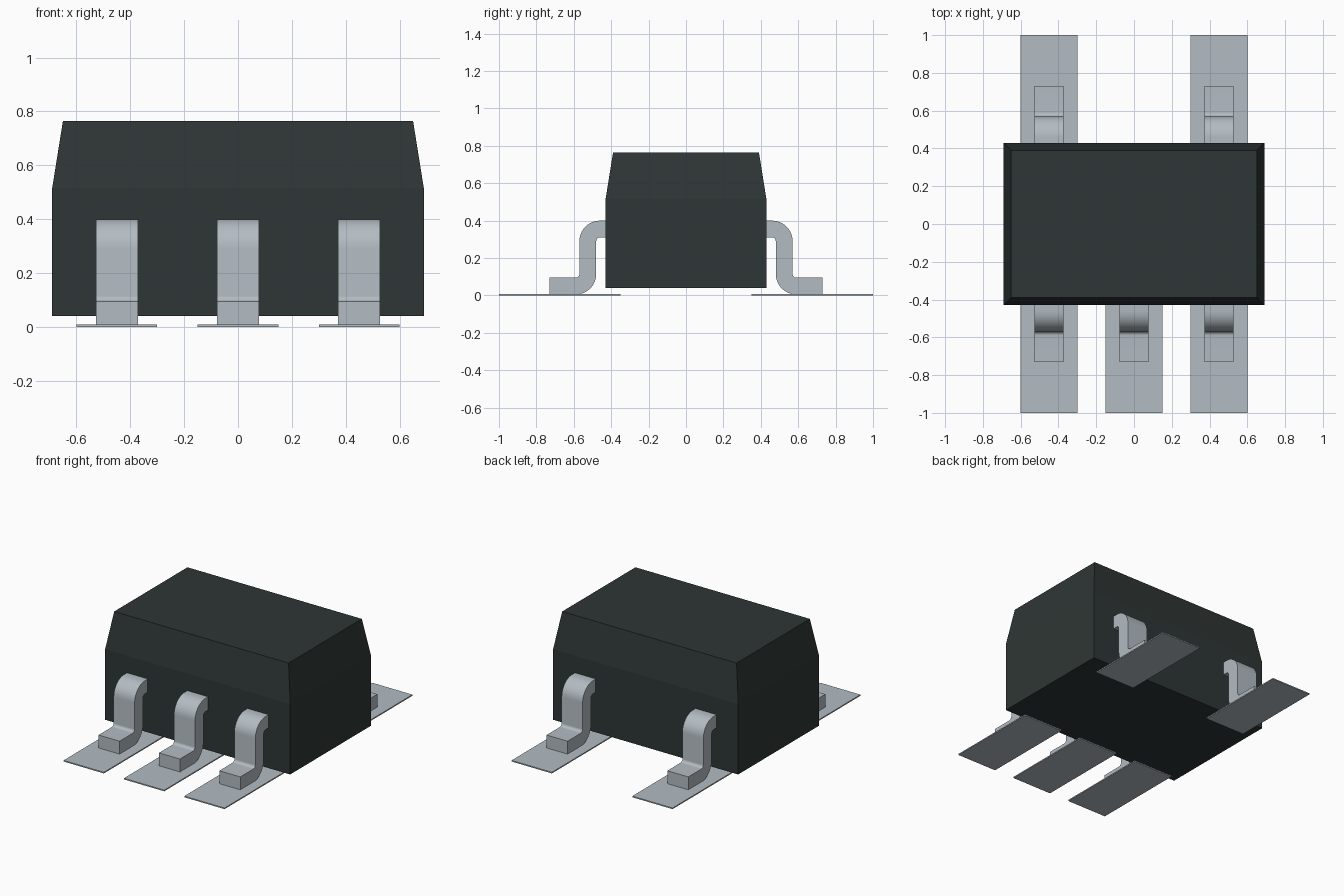
import bpy
import bmesh
from math import sin, cos, pi, radians

cube = bpy.data.objects.get("Cube")
if cube:
    bpy.data.objects.remove(cube, do_unlink=True)


def material(name, rgb):
    mat = bpy.data.materials.new(name)
    mat.use_nodes = True
    mat.diffuse_color = (*rgb, 1)
    mat.node_tree.nodes["Principled BSDF"].inputs["Base Color"].default_value = (*rgb, 1)
    return mat


BLACK = material("dark_plastic", (0.027, 0.037, 0.035))
METAL = material("tinned_metal", (0.45, 0.50, 0.54))


def finish(name, bm, mat):
    bmesh.ops.recalc_face_normals(bm, faces=bm.faces)
    mesh = bpy.data.meshes.new(name)
    bm.to_mesh(mesh)
    bm.free()
    mesh.materials.append(mat)
    obj = bpy.data.objects.new(name, mesh)
    bpy.context.collection.objects.link(obj)
    return obj


def smooth(obj):
    bpy.ops.object.select_all(action="DESELECT")
    obj.select_set(True)
    bpy.context.view_layer.objects.active = obj
    bpy.ops.object.shade_smooth_by_angle(angle=radians(30))


def arc(cy, cz, radius, start, end, steps=10):
    angles = [radians(start + (end - start) * i / steps) for i in range(steps + 1)]
    return [(cy + radius * cos(a), cz + radius * sin(a)) for a in angles]


# Package body: stacked rectangles, tapering above the shoulder
bm = bmesh.new()
rings = []
for hx, hy, z in [(0.69, 0.43, 0.04), (0.69, 0.43, 0.515), (0.65, 0.39, 0.765)]:
    rings.append([bm.verts.new((sx * hx, sy * hy, z))
                  for sx, sy in [(-1, -1), (1, -1), (1, 1), (-1, 1)]])
bm.faces.new(rings[0])
bm.faces.new(rings[-1])
for low, high in zip(rings, rings[1:]):
    for i in range(4):
        j = (i + 1) % 4
        bm.faces.new((low[i], low[j], high[j], high[i]))
finish("package_body", bm, BLACK)

# Gull-wing lead section, drawn outward from the body
OUTER, INNER = 0.11, 0.02
SHOULDER, HEEL = (0.46, 0.29), (0.59, 0.115)
SECTION = ([(0.41, 0.40)] + arc(*SHOULDER, OUTER, 90, 0)
           + arc(*HEEL, INNER, 180, 270) + [(0.73, 0.095), (0.73, 0.005)]
           + arc(*HEEL, OUTER, 270, 180) + arc(*SHOULDER, INNER, 0, 90)
           + [(0.41, 0.31)])


def lead(name, x, side):
    bm = bmesh.new()
    half = 0.078
    face = bm.faces.new([bm.verts.new((x - half, side * y, z)) for y, z in SECTION])
    extruded = bmesh.ops.extrude_face_region(bm, geom=[face])["geom"]
    moved = [v for v in extruded if isinstance(v, bmesh.types.BMVert)]
    bmesh.ops.translate(bm, verts=moved, vec=(2 * half, 0, 0))
    smooth(finish(name, bm, METAL))


def pad(name, x, side):
    bm = bmesh.new()
    bmesh.ops.create_cube(bm, size=1)
    bmesh.ops.scale(bm, verts=bm.verts, vec=(0.30, 0.65, 0.008))
    bmesh.ops.translate(bm, verts=bm.verts, vec=(x, side * 0.675, 0.004))
    finish(name, bm, METAL)


# Three leads in front, two behind, each on its solder pad
for row, side, places in [("front", -1, {"right": -0.45, "middle": 0, "left": 0.45}),
                          ("back", 1, {"right": -0.45, "left": 0.45})]:
    for place, x in places.items():
        lead(f"{row}_{place}_lead", x, side)
        pad(f"{row}_{place}_pad", x, side)
